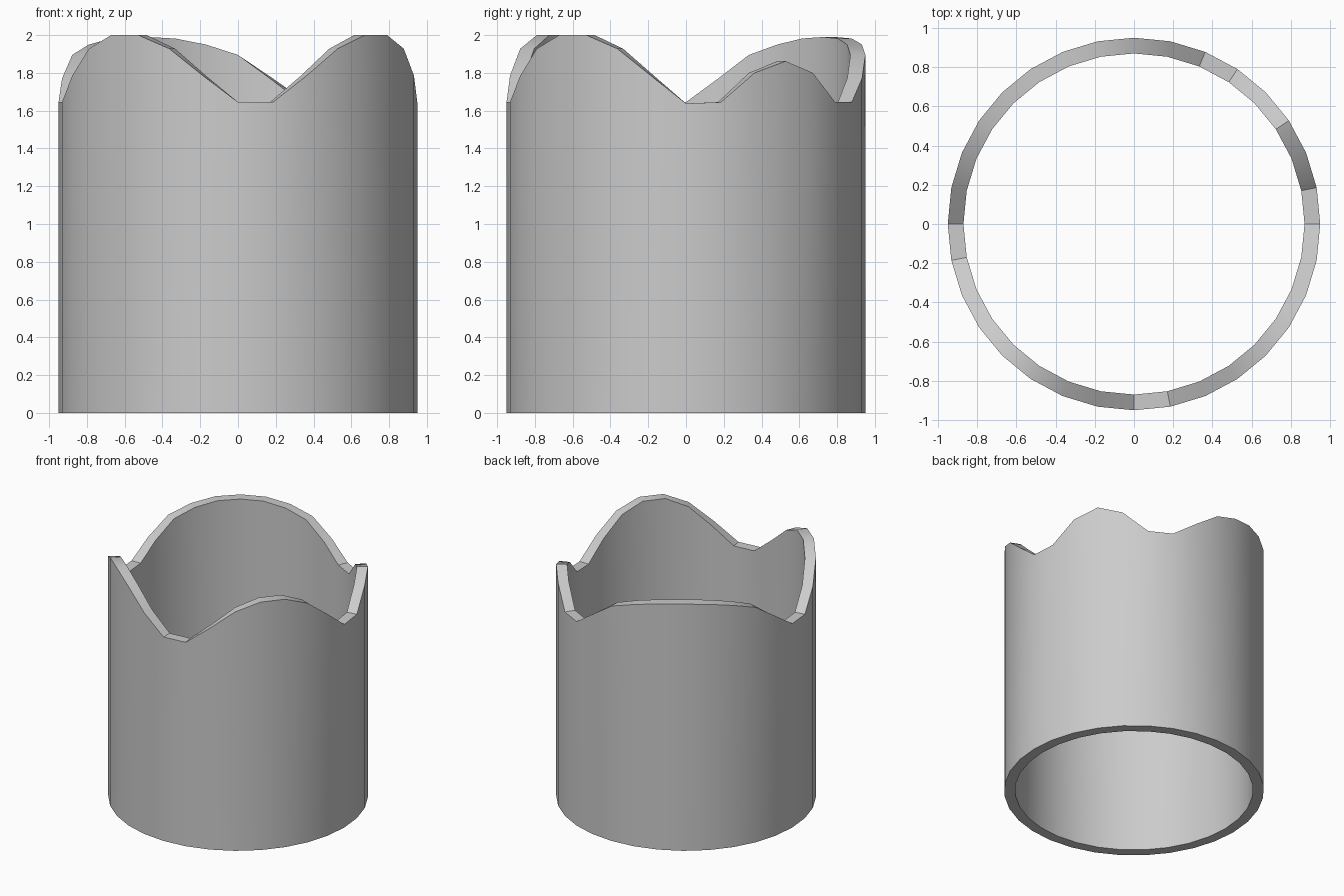
import bpy, bmesh, math

if "Cube" in bpy.data.objects:
    bpy.data.objects.remove(bpy.data.objects["Cube"])

N = 32                      # sides of the tube
R_OUT, R_IN = 0.95, 0.87
LOW = 1.645                 # height of the notches between crests

# rim heights of the crests, notch to notch
tall = [LOW, 1.785, 1.928, 2.0, 2.0, 1.928, 1.785, LOW]
small = [LOW, 1.80, 1.862, 1.80, LOW]
wide_half = [LOW, 1.77, 1.895, 1.95, 1.982]
wide = wide_half + [1.99] + wide_half[::-1]

# counter-clockwise from +x: crest start index and its heights
rim = [LOW] * N
for start, crest in ((1, small), (6, wide), (17, tall), (25, tall)):
    for i, z in enumerate(crest):
        rim[(start + i) % N] = z
rim[0] = 1.638

# wavy-topped open tube
bm = bmesh.new()
sections = []
for k in range(N):
    a = 2 * math.pi * k / N
    c, s = math.cos(a), math.sin(a)
    corners = ((R_OUT, 0), (R_OUT, rim[k]), (R_IN, rim[k]), (R_IN, 0))
    sections.append([bm.verts.new((r * c, r * s, z)) for r, z in corners])
for k in range(N):
    p, q = sections[k], sections[(k + 1) % N]
    for j in range(4):
        n = (j + 1) % 4
        f = bm.faces.new((p[j], q[j], q[n], p[n]))
        f.smooth = j in (0, 2)      # walls are smooth, rims flat
bmesh.ops.recalc_face_normals(bm, faces=bm.faces)
mesh = bpy.data.meshes.new("wavy_tube")
bm.to_mesh(mesh)
bm.free()
tube = bpy.data.objects.new("wavy_tube", mesh)
bpy.context.collection.objects.link(tube)

# keep rim edges crisp
bpy.context.view_layer.objects.active = tube
tube.select_set(True)
bpy.ops.object.shade_smooth_by_angle(angle=math.radians(30))
